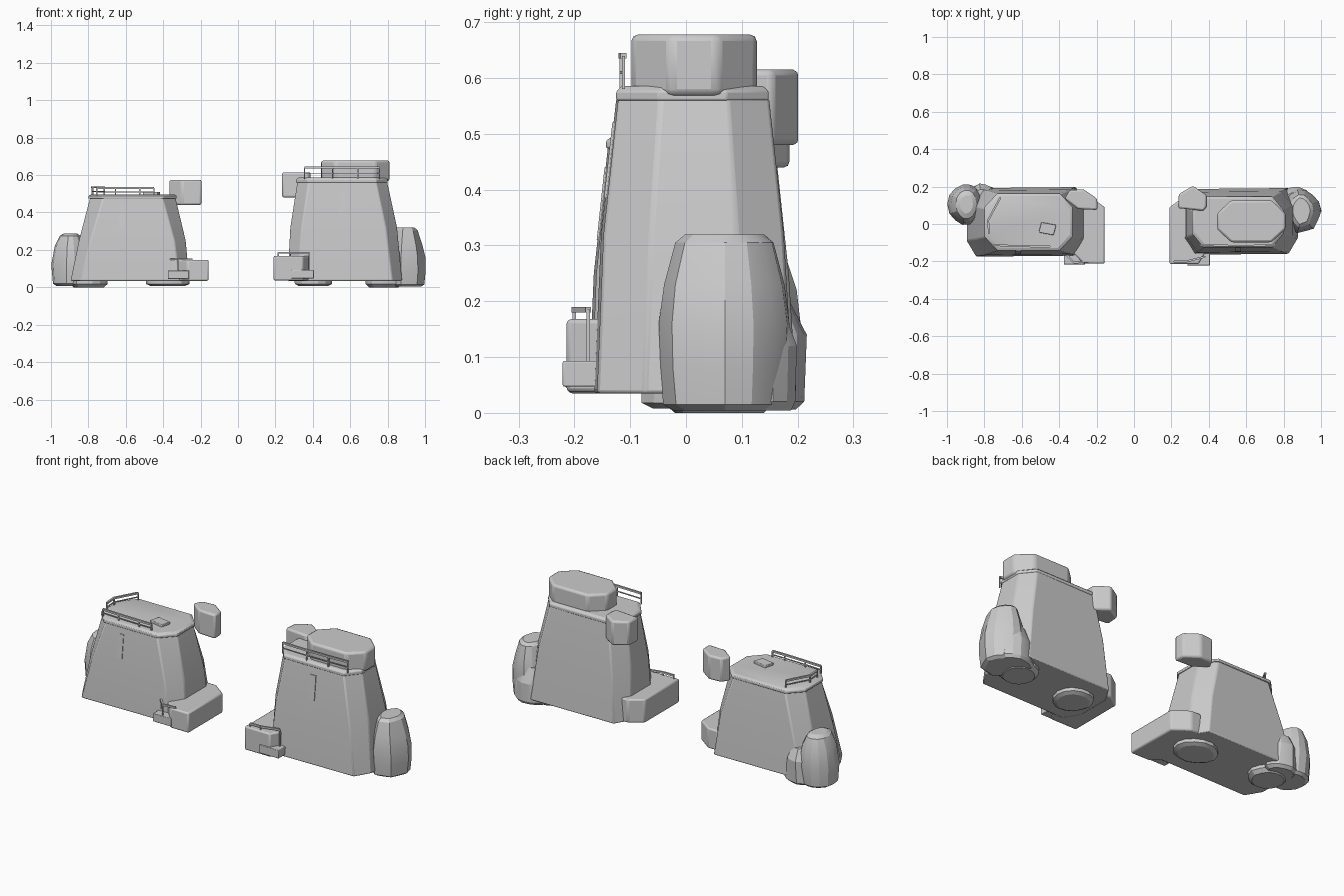
import bpy, bmesh, math, random
from mathutils import Vector

random.seed(4)


def loft(name, rings, bevel=0.0, angle=25):
    """Closed solid skinned through rings of equal point count."""
    bm = bmesh.new()
    loops = [[bm.verts.new(p) for p in r] for r in rings]
    n = len(loops[0])
    for a, b in zip(loops, loops[1:]):
        for i in range(n):
            j = (i + 1) % n
            bm.faces.new((a[i], a[j], b[j], b[i]))
    bm.faces.new(loops[0][::-1])
    bm.faces.new(loops[-1])
    bmesh.ops.recalc_face_normals(bm, faces=bm.faces)
    me = bpy.data.meshes.new(name)
    bm.to_mesh(me)
    bm.free()
    ob = bpy.data.objects.new(name, me)
    bpy.context.collection.objects.link(ob)
    if bevel:
        m = ob.modifiers.new("Bevel", 'BEVEL')
        m.width, m.segments, m.limit_method = bevel, 2, 'ANGLE'
        m.angle_limit = math.radians(30)
    bpy.ops.object.select_all(action='DESELECT')
    bpy.context.view_layer.objects.active = ob
    ob.select_set(True)
    bpy.ops.object.shade_smooth_by_angle(angle=math.radians(angle))
    return ob


def octagon(z, x0, x1, y0, y1, cx, cy, skew=0.0):
    pts = [(x0 + cx, y0), (x1 - cx, y0), (x1, y0 + cy), (x1, y1 - cy),
           (x1 - cx, y1), (x0 + cx, y1), (x0, y1 - cy), (x0, y0 + cy)]
    mx = (x0 + x1) / 2
    return [(x, y + (x - mx) * skew, z) for x, y in pts]


def prism(name, pts, z0, z1, bevel=0.008):
    return loft(name, [[(x, y, z) for x, y in pts] for z in (z0, z1)], bevel)


def rect(x0, x1, y0, y1):
    return [(x0, y0), (x1, y0), (x1, y1), (x0, y1)]


def rock(name, cx, cy, levels, jitter=0.05, n=14):
    wob = [1 + random.uniform(-jitter, jitter) for _ in range(n)]
    rings = []
    for z, rx, ry in levels:
        ring = []
        for i in range(n):
            a = 2 * math.pi * i / n
            k = wob[i] * random.uniform(1 - jitter / 3, 1 + jitter / 3)
            ring.append((cx + rx * k * math.cos(a), cy + ry * k * math.sin(a), z))
        rings.append(ring)
    return loft(name, rings, 0, 20)


def bar(name, a, b, w=0.006):
    a, b = Vector(a), Vector(b)
    d = b - a
    u = d.cross(Vector((0, 0, 1)))
    u = (u if u.length > 1e-6 else Vector((1, 0, 0))).normalized() * w / 2
    v = d.cross(u).normalized() * w / 2
    return loft(name, [[p + u + v, p - u + v, p - u - v, p + u - v] for p in (a, b)])


def railing(name, pts, z0, z1, mid=True):
    """Posts at every point, with a top rail and a middle rail."""
    for x, y in pts:
        bar(name + "_post", (x, y, z0), (x, y, z1))
    for p, q in zip(pts, pts[1:]):
        bar(name + "_top_rail", (*p, z1), (*q, z1), 0.01)
        if mid:
            zm = (z0 + z1) / 2
            bar(name + "_mid_rail", (*p, zm), (*q, zm), 0.005)


def slit(name, x0, x1, z0, z1, yb, yt):
    t = 0.012
    loft(name, [[(x0, y, z), (x1, y, z), (x1, y + t, z), (x0, y + t, z)]
                for y, z in ((yb, z0), (yt, z1))])


# Left tower body and cap
loft("left_tower", [
    octagon(0.035, -0.895, -0.26, -0.172, 0.195, 0.05, 0.085, 0.01),
    octagon(0.25, -0.85, -0.28, -0.163, 0.182, 0.06, 0.085, 0.01),
    octagon(0.48, -0.79, -0.335, -0.138, 0.158, 0.07, 0.075, 0.01)], 0.006)
loft("left_tower_cap", [
    octagon(0.474, -0.80, -0.328, -0.143, 0.165, 0.07, 0.075),
    octagon(0.488, -0.80, -0.328, -0.143, 0.165, 0.07, 0.075),
    octagon(0.497, -0.785, -0.34, -0.13, 0.152, 0.07, 0.075)], 0.003)
slit("left_window", -0.635, -0.605, 0.31, 0.44, -0.160, -0.146)
prism("left_hatch", [(-0.51, -0.045), (-0.43, -0.06), (-0.415, -0.005), (-0.495, 0.01)],
      0.49, 0.51, 0.003)
railing("left_front_railing", [(-0.45, -0.12), (-0.525, -0.12), (-0.655, -0.117),
                               (-0.755, -0.112)], 0.49, 0.53)
railing("left_side_railing", [(-0.775, -0.05), (-0.78, 0.02), (-0.715, 0.14)], 0.49, 0.535)

# Right tower body, cap and roof block
loft("right_tower", [
    octagon(0.035, 0.265, 0.877, -0.162, 0.19, 0.05, 0.085, -0.01 + 0.02),
    octagon(0.32, 0.28, 0.85, -0.15, 0.173, 0.06, 0.085, 0.01),
    octagon(0.565, 0.318, 0.797, -0.123, 0.147, 0.06, 0.075, 0.01)], 0.006)
loft("right_tower_cap", [
    octagon(0.56, 0.31, 0.80, -0.125, 0.148, 0.06, 0.075),
    octagon(0.576, 0.31, 0.80, -0.125, 0.148, 0.06, 0.075),
    octagon(0.586, 0.322, 0.79, -0.115, 0.138, 0.06, 0.075)], 0.003)
loft("roof_block", [octagon(z, 0.445, 0.81, -0.098, 0.127, 0.075, 0.07)
                    for z in (0.568, 0.678)], 0.012)
slit("right_window", 0.54, 0.573, 0.385, 0.52, -0.147, -0.132)
railing("right_railing", [(0.355, -0.112), (0.505, -0.116), (0.64, -0.116), (0.757, -0.112)],
        0.58, 0.64)

# Upper corner turrets
prism("left_turret", [(-0.30, 0.08), (-0.195, 0.075), (-0.197, 0.135), (-0.27, 0.186),
                      (-0.345, 0.18), (-0.37, 0.135)], 0.44, 0.575, 0.01)
prism("right_turret", [(0.235, 0.085), (0.37, 0.07), (0.388, 0.09), (0.388, 0.155),
                       (0.315, 0.204), (0.24, 0.16)], 0.48, 0.615, 0.01)

# Lower corner bastions with front ledges and guard rails
prism("left_bastion", [(-0.27, -0.212), (-0.157, -0.212), (-0.157, 0.09), (-0.24, 0.15),
                       (-0.30, 0.15), (-0.33, -0.15)], 0.035, 0.147)
prism("left_ledge", rect(-0.375, -0.262, -0.216, -0.14), 0.045, 0.09, 0.003)
railing("left_ledge_railing", [(-0.36, -0.165), (-0.32, -0.207), (-0.245, -0.2)],
        0.08, 0.15, False)
prism("right_bastion", [(0.19, -0.214), (0.345, -0.214), (0.39, -0.14), (0.34, 0.14),
                        (0.26, 0.14), (0.19, 0.09)], 0.037, 0.168)
prism("right_ledge", rect(0.285, 0.405, -0.221, -0.14), 0.047, 0.093, 0.003)
railing("right_ledge_railing", [(0.215, -0.2), (0.28, -0.2), (0.38, -0.175)],
        0.09, 0.185, False)

# Rocks at the outer ends
rock("left_rock", -0.895, 0.105, [
    (0.008, 0.075, 0.085), (0.02, 0.092, 0.1), (0.12, 0.1, 0.112),
    (0.22, 0.082, 0.1), (0.275, 0.055, 0.08), (0.288, 0.035, 0.05)])
rock("left_rear_rock", -0.81, 0.145, [
    (0.006, 0.07, 0.05), (0.02, 0.09, 0.066), (0.14, 0.07, 0.07), (0.2, 0.05, 0.04)])
rock("right_rock", 0.895, 0.07, [
    (0.004, 0.08, 0.09), (0.015, 0.096, 0.108), (0.08, 0.102, 0.114),
    (0.16, 0.101, 0.117), (0.23, 0.085, 0.108), (0.305, 0.062, 0.088),
    (0.32, 0.045, 0.07)])
rock("right_rear_rock", 0.86, 0.12, [
    (0.004, 0.085, 0.07), (0.02, 0.1, 0.08), (0.12, 0.09, 0.082), (0.2, 0.06, 0.05)])

# Flat footing rocks under the towers
for name, x, y, rx in (("left_outer_footing", -0.80, 0.06, 0.1),
                       ("left_inner_footing", -0.375, 0.02, 0.115),
                       ("right_inner_footing", 0.405, 0.02, 0.1),
                       ("right_outer_footing", 0.78, 0.06, 0.1)):
    rock(name, x, y, [(0.0 if "inner" not in name else 0.008, rx * 0.8, 0.08),
                      (0.018, rx, 0.1), (0.06, rx, 0.1)], 0.03)
